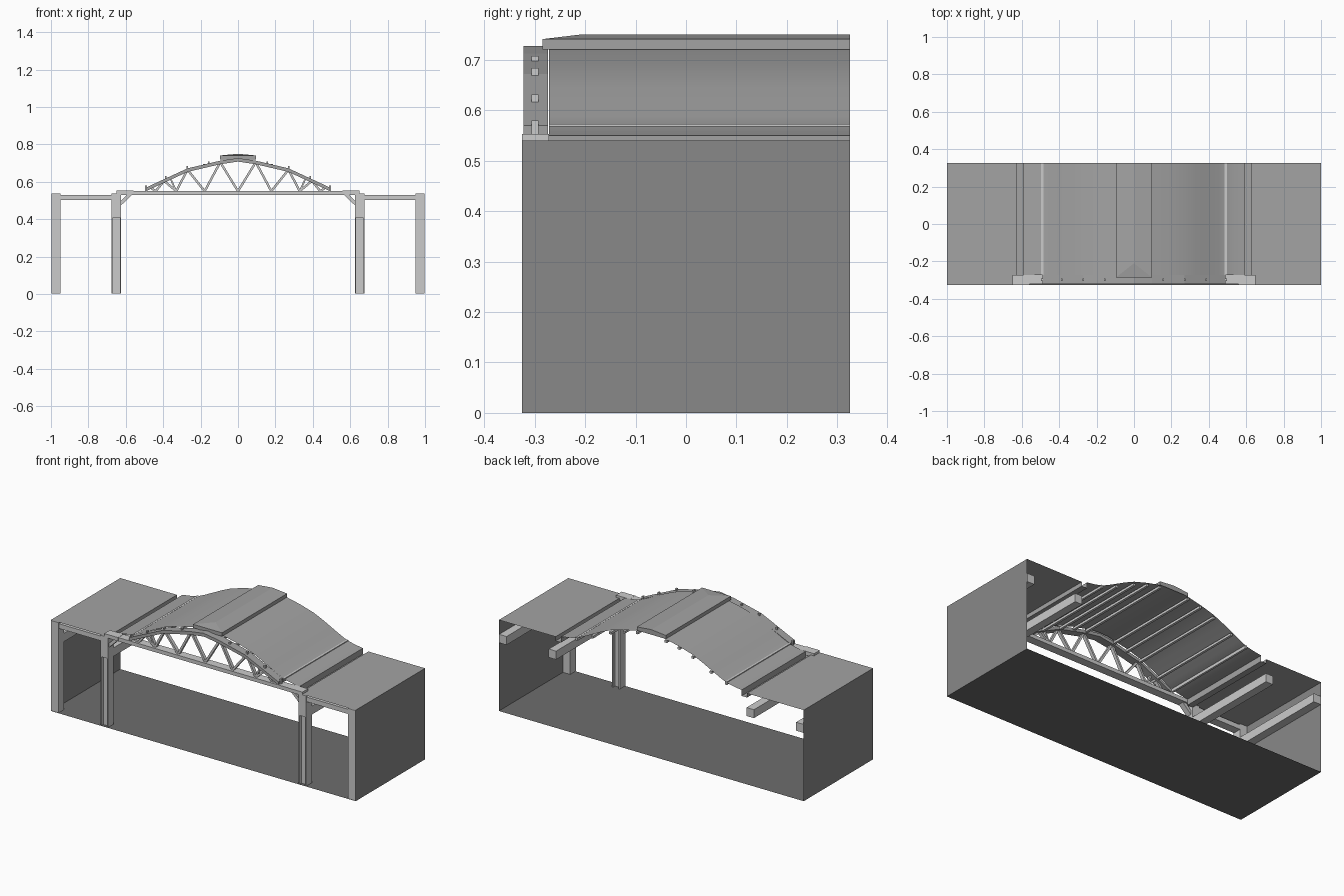
import bpy, bmesh, math
from mathutils import Vector

if "Cube" in bpy.data.objects:
    bpy.data.objects.remove(bpy.data.objects["Cube"])

FRONT, TRUSS_BACK, BACK = -0.325, -0.272, 0.325


def grey(name, v):
    m = bpy.data.materials.new(name)
    m.diffuse_color = (v, v, v, 1)
    m.use_nodes = True
    m.node_tree.nodes["Principled BSDF"].inputs["Base Color"].default_value = m.diffuse_color
    return m


LIGHT, ROOF, WALL, FLOOR = (grey("frame_grey", .58), grey("roof_grey", .37),
                            grey("wall_grey", .25), grey("floor_grey", .155))


def mesh_object(name, verts, faces, mat=LIGHT):
    me = bpy.data.meshes.new(name)
    me.from_pydata(verts, [], faces)
    bm = bmesh.new()
    bm.from_mesh(me)
    bmesh.ops.recalc_face_normals(bm, faces=bm.faces)
    bm.to_mesh(me)
    bm.free()
    me.materials.append(mat)
    ob = bpy.data.objects.new(name, me)
    bpy.context.collection.objects.link(ob)
    return ob


def extrude_xz(name, profile, y0, y1, mat=LIGHT):
    """Closed prism from an x-z outline, extruded along y."""
    n = len(profile)
    verts = [(x, y0, z) for x, z in profile] + [(x, y1, z) for x, z in profile]
    faces = [list(range(n)), list(range(2 * n - 1, n - 1, -1))]
    faces += [[i, (i + 1) % n, n + (i + 1) % n, n + i] for i in range(n)]
    return mesh_object(name, verts, faces, mat)


def box(name, x0, x1, y0, y1, z0, z1):
    return extrude_xz(name, [(x0, z0), (x1, z0), (x1, z1), (x0, z1)], y0, y1)


def bar(name, a, b, t, y0, y1):
    """Straight strut of thickness t between two x-z points."""
    a, b = Vector(a), Vector(b)
    d = (b - a).normalized()
    n = Vector((-d.y, d.x)) * t / 2
    return extrude_xz(name, [tuple(p) for p in (a - n, b - n, b + n, a + n)], y0, y1)


def sheet(name, profile, y0, y1, mat=ROOF):
    """Open single-layer strip along an x-z polyline."""
    n = len(profile)
    verts = [(x, y0, z) for x, z in profile] + [(x, y1, z) for x, z in profile]
    return mesh_object(name, verts, [[i, i + 1, n + i + 1, n + i] for i in range(n - 1)], mat)


def mirrored(pts):
    return [(-x, z) for x, z in reversed(pts) if x > 0] + pts


# Floor
mesh_object("floor", [(-1, FRONT, 0), (1, FRONT, 0), (1, BACK, 0), (-1, BACK, 0)],
            [[0, 1, 2, 3]], FLOOR)

# Arched roof over the middle hall and its raised ridge cap
roof_half = [(0, .73), (.05, .727), (.095, .718), (.18, .70), (.27, .674), (.335, .645),
             (.40, .612), (.45, .587), (.49, .569), (.54, .558), (.592, .550)]
roof = sheet("arched_roof", mirrored(roof_half), TRUSS_BACK, BACK)

w = .095
mesh_object("ridge_cap",
            [(-w, -.285, .72), (w, -.285, .72), (w, BACK, .72), (-w, BACK, .72),
             (-w, -.285, .741), (w, -.285, .741), (w, BACK, .741), (-w, BACK, .741),
             (0, -.21, .75), (0, BACK, .75)],
            [[0, 1, 5, 4], [1, 2, 6, 5], [3, 0, 4, 7], [2, 3, 7, 9, 6],
             [4, 5, 8], [5, 6, 9, 8], [7, 4, 8, 9]], ROOF)

# Truss chords
chord = [(0, .717), (.095, .703), (.27, .662), (.40, .602), (.49, .560), (.56, .548)]
top = mirrored([(x, z + .010) for x, z in chord])
low = mirrored([(x, z - .009) for x, z in chord])
n = len(top)
for i in range(1, n - 2):
    extrude_xz("truss_top_chord", [low[i], low[i + 1], top[i + 1], top[i]],
               FRONT + .003, TRUSS_BACK - .002, ROOF)
extrude_xz("truss_bottom_chord",
           [(-.63, .53), (.63, .53), (.65, .54), (.625, .552), (-.625, .552), (-.65, .54)],
           FRONT + .003, TRUSS_BACK)

# Zigzag web, listed from the middle outward
web = [(0, .55), (.095, .705), (.178, .55), (.27, .665), (.33, .55),
       (.395, .605), (.44, .55), (.47, .57)]

for s, side in ((-1, "left"), (1, "right")):
    def m(p):
        return (s * p[0], p[1])

    def sbox(name, x0, x1, *rest):
        return box(side + "_" + name, min(s * x0, s * x1), max(s * x0, s * x1), *rest)

    for a, b in zip(web, web[1:]):
        bar(side + "_truss_web", m(a), m(b), .012, -.309, -.289)
    bar(side + "_truss_web_short", m((.33, .55)), m((.36, .615)), .009, -.309, -.289)

    # Purlins below the arched roof; the lowest one shows through at the valley
    for x, z in ((.095, .712), (.18, .694), (.27, .664), (.39, .608)):
        sbox("purlin", x - .007, x + .007, TRUSS_BACK, BACK, z - .014, z)
    sbox("valley_purlin", .484, .496, TRUSS_BACK, BACK, .554, .5725)

    # Purlin cleats on the truss
    for x, z in ((.155, .692), (.27, .668), (.385, .615), (.49, .564)):
        sbox("purlin_cleat", x - .003, x + .006, -.306, -.292, z - .012, z + .016)

    # Recessed gutter between arched and flat roof
    sheet(side + "_gutter", [m((.592, .550)), m((.592, .515)), m((.628, .515)), m((.628, .54))],
          TRUSS_BACK, BACK)

    # Outer wall and flat side roof
    mesh_object(side + "_wall", [(s, FRONT, 0), (s, BACK, 0), (s, BACK, .54), (s, FRONT, .54)],
                [[0, 1, 2, 3]], WALL)
    sheet(side + "_flat_roof", [m((.628, .54)), m((1, .54))], FRONT, BACK)

    # Outer column
    sbox("outer_column", .95, .998, FRONT, TRUSS_BACK, .002, .537)

    # Inner column: I-shaped shaft, solid head and cap plate
    sbox("inner_column_web", .63, .67, -.308, -.29, .002, .41)
    for x in (.625, .668):
        sbox("inner_column_flange", x, x + .007, FRONT, TRUSS_BACK, .002, .41)
    sbox("inner_column_head", .625, .675, FRONT, TRUSS_BACK, .41, .537)
    sbox("inner_column_cap", .56, .65, FRONT, TRUSS_BACK, .533, .553)
    bar(side + "_corner_brace", m((.63, .482)), m((.575, .535)), .018, -.315, -.282)

    # Cross beam carrying the side roof, and long beams running to the back
    sbox("side_roof_beam", .675, .95, FRONT + .003, TRUSS_BACK, .502, .53)
    for x in (.625, .95):
        sbox("long_beam", x, x + .048, TRUSS_BACK, BACK, .405, .455)

# Soft shading on the arch only
bpy.ops.object.select_all(action='DESELECT')
roof.select_set(True)
bpy.context.view_layer.objects.active = roof
bpy.ops.object.shade_smooth_by_angle(angle=math.radians(20))
